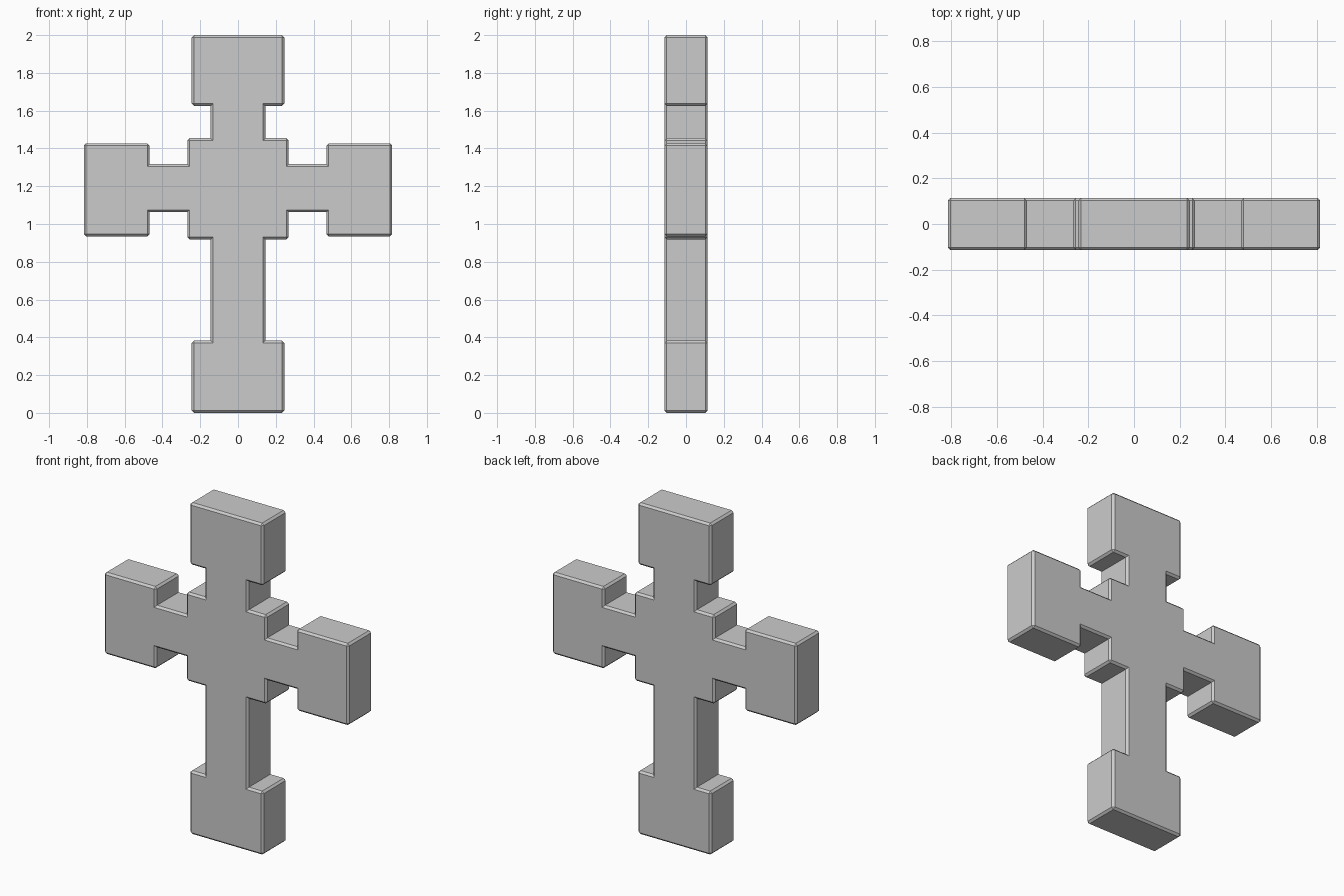
import bpy, bmesh

if "Cube" in bpy.data.objects:
    bpy.data.objects.remove(bpy.data.objects["Cube"])

# Right half of the cross outline, bottom to top (x, z)
half = [(0.245, 0), (0.245, 0.383), (0.145, 0.383), (0.145, 0.918),
        (0.268, 0.918), (0.268, 1.063), (0.468, 1.063), (0.468, 0.934),
        (0.816, 0.934), (0.816, 1.427), (0.468, 1.427), (0.468, 1.317),
        (0.268, 1.317), (0.268, 1.454), (0.145, 1.454), (0.145, 1.625),
        (0.245, 1.625), (0.245, 2.0)]
outline = half + [(-x, z) for x, z in reversed(half)]
DEPTH = 0.114

# Extrude the outline from front to back
bm = bmesh.new()
front = bm.faces.new([bm.verts.new((x, -DEPTH, z)) for x, z in outline])
ext = bmesh.ops.extrude_face_region(bm, geom=[front], use_keep_orig=True)
bmesh.ops.translate(bm, vec=(0, 2 * DEPTH, 0),
                    verts=[v for v in ext["geom"] if isinstance(v, bmesh.types.BMVert)])
bmesh.ops.recalc_face_normals(bm, faces=bm.faces)

# Chamfer every outward edge, keep the inner corners sharp
bm.normal_update()
edges = [e for e in bm.edges if e.is_convex]
bmesh.ops.bevel(bm, geom=edges, offset=0.012, offset_type='OFFSET',
                segments=1, affect='EDGES', profile=0.5)

mesh = bpy.data.meshes.new("cross")
bm.to_mesh(mesh)
bm.free()
cross = bpy.data.objects.new("cross", mesh)
bpy.context.collection.objects.link(cross)
